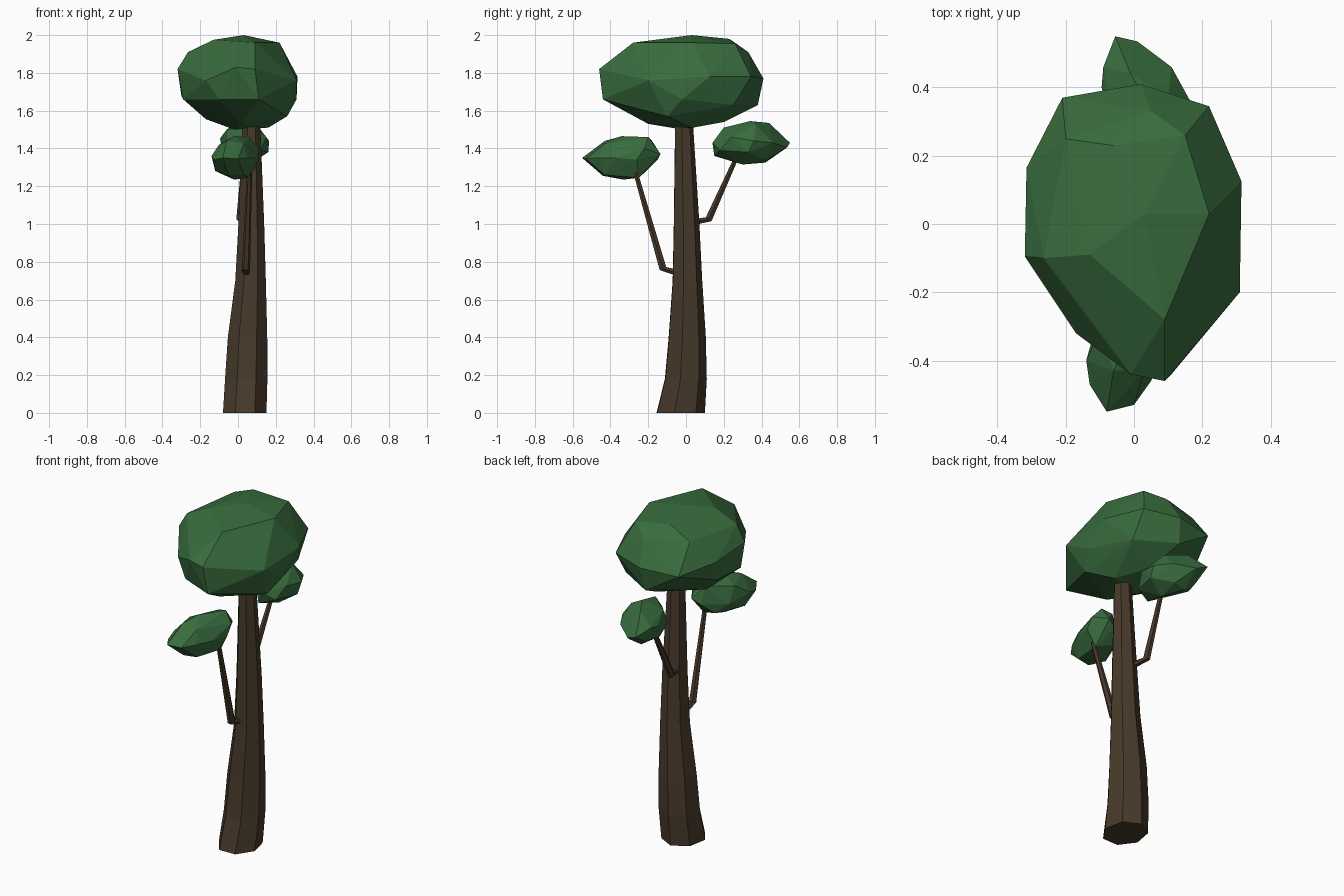
import bpy, bmesh
from math import sin, cos, radians, tau
from mathutils import Vector


def material(name, colour):
    m = bpy.data.materials.new(name)
    m.diffuse_color = colour
    return m


BARK = material("bark", (0.065, 0.042, 0.024, 1))
LEAF = material("leaf", (0.04, 0.15, 0.048, 1))


def finish(bm, name, mat):
    bmesh.ops.recalc_face_normals(bm, faces=bm.faces[:])
    me = bpy.data.meshes.new(name)
    bm.to_mesh(me)
    bm.free()
    me.materials.append(mat)
    ob = bpy.data.objects.new(name, me)
    bpy.context.collection.objects.link(ob)
    return ob


def skin(name, rings, mat):
    """Bridge a list of point rings and cap both ends."""
    bm = bmesh.new()
    loops = [[bm.verts.new(p) for p in ring] for ring in rings]
    n = len(loops[0])
    for a, b in zip(loops, loops[1:]):
        for i in range(n):
            j = (i + 1) % n
            bm.faces.new((a[i], a[j], b[j], b[i]))
    bm.faces.new(loops[0][::-1])
    bm.faces.new(loops[-1])
    return finish(bm, name, mat)


def branch(name, path, radii, sides=6):
    pts = [Vector(p) for p in path]
    rings = []
    for i, (p, r) in enumerate(zip(pts, radii)):
        d = (pts[min(i + 1, len(pts) - 1)] - pts[max(i - 1, 0)]).normalized()
        u = Vector((1, 0, 0))
        u = (u - d * u.dot(d)).normalized()
        v = d.cross(u)
        rings.append([p + r * (cos(k * tau / sides) * u + sin(k * tau / sides) * v)
                      for k in range(sides)])
    return skin(name, rings, BARK)


def foliage(name, points):
    """Faceted leaf mass: convex hull of a few corner points."""
    bm = bmesh.new()
    for p in points:
        bm.verts.new(p)
    res = bmesh.ops.convex_hull(bm, input=bm.verts[:])
    loose = {g for g in res["geom_interior"] + res["geom_unused"]
             if isinstance(g, bmesh.types.BMVert)}
    bmesh.ops.delete(bm, geom=list(loose), context='VERTS')
    return finish(bm, name, LEAF)


# Trunk: seven-sided, tapering and leaning (z, cx, cy, rx, ry)
SECTIONS = [(0, .035, -.034, .118, .134), (.18, .043, -.006, .115, .116),
            (.4, .05, .002, .107, .103), (.7, .066, .004, .083, .082),
            (1.0, .07, 0, .07, .071), (1.55, .07, -.013, .048, .049)]
skin("trunk", [[(cx + rx * cos(radians(-63) + k * tau / 7),
                 cy + ry * sin(radians(-63) + k * tau / 7), z) for k in range(7)]
               for z, cx, cy, rx, ry in SECTIONS], BARK)

# Side branches, each with an elbow close to the trunk
branch("front_branch", [(.045, -.04, .74), (.042, -.122, .764), (.062, -.275, 1.3)],
       [.02, .022, .013])
branch("back_branch", [(.04, .04, 1.01), (.012, .12, 1.025), (.035, .275, 1.37)],
       [.018, .021, .013])

# Main crown
foliage("main_crown", [
    (.03, .03, 2.0), (.22, .03, 1.96), (.09, -.28, 1.96), (-.13, -.09, 1.975),
    (-.06, .23, 1.98), (.15, .26, 1.955), (.09, -.46, 1.82), (.11, -.44, 1.66),
    (-.01, -.44, 1.83), (-.17, -.32, 1.76), (-.32, -.095, 1.82), (-.265, -.1, 1.91),
    (-.3, .14, 1.68), (-.29, -.1, 1.66), (-.315, .165, 1.8), (-.21, .37, 1.76),
    (-.2, .25, 1.92), (.02, .41, 1.77), (0, .38, 1.63), (.22, .345, 1.78),
    (.05, .33, 1.91), (.315, .125, 1.78), (.31, -.2, 1.76), (.31, -.02, 1.66),
    (.26, -.1, 1.57), (.16, .03, 1.51), (-.02, -.02, 1.5), (-.17, .05, 1.555),
    (.02, -.2, 1.53), (.05, .2, 1.54), (-.1, -.35, 1.66), (.22, .25, 1.63)])

# Front leaf clump
foliage("front_clump", [
    (-.08, -.55, 1.35), (0, -.53, 1.345), (-.06, -.43, 1.44), (.03, -.43, 1.425),
    (-.02, -.34, 1.465), (.06, -.2, 1.46), (.0, -.18, 1.44), (.06, -.135, 1.37),
    (.01, -.15, 1.34), (.11, -.22, 1.40), (.11, -.26, 1.34), (.09, -.37, 1.35),
    (.06, -.25, 1.245), (-.02, -.33, 1.235), (-.05, -.44, 1.255), (.03, -.43, 1.26),
    (-.12, -.38, 1.28), (-.14, -.4, 1.36), (-.13, -.47, 1.34), (-.1, -.31, 1.42),
    (-.1, -.26, 1.33), (-.04, -.21, 1.28), (.05, -.46, 1.35)])

# Back leaf clump
foliage("back_clump", [
    (-.055, .55, 1.43), (.01, .535, 1.405), (-.01, .44, 1.535), (.05, .34, 1.545),
    (.06, .2, 1.51), (.06, .14, 1.43), (.03, .15, 1.36), (.11, .46, 1.43),
    (.165, .36, 1.44), (.16, .33, 1.38), (.15, .24, 1.46), (.12, .18, 1.39),
    (.1, .37, 1.525), (.0, .42, 1.325), (.06, .3, 1.315), (.07, .43, 1.34),
    (-.09, .46, 1.46), (-.095, .4, 1.45), (-.08, .36, 1.37), (-.06, .3, 1.5),
    (-.05, .24, 1.4), (-.05, .46, 1.37)])
